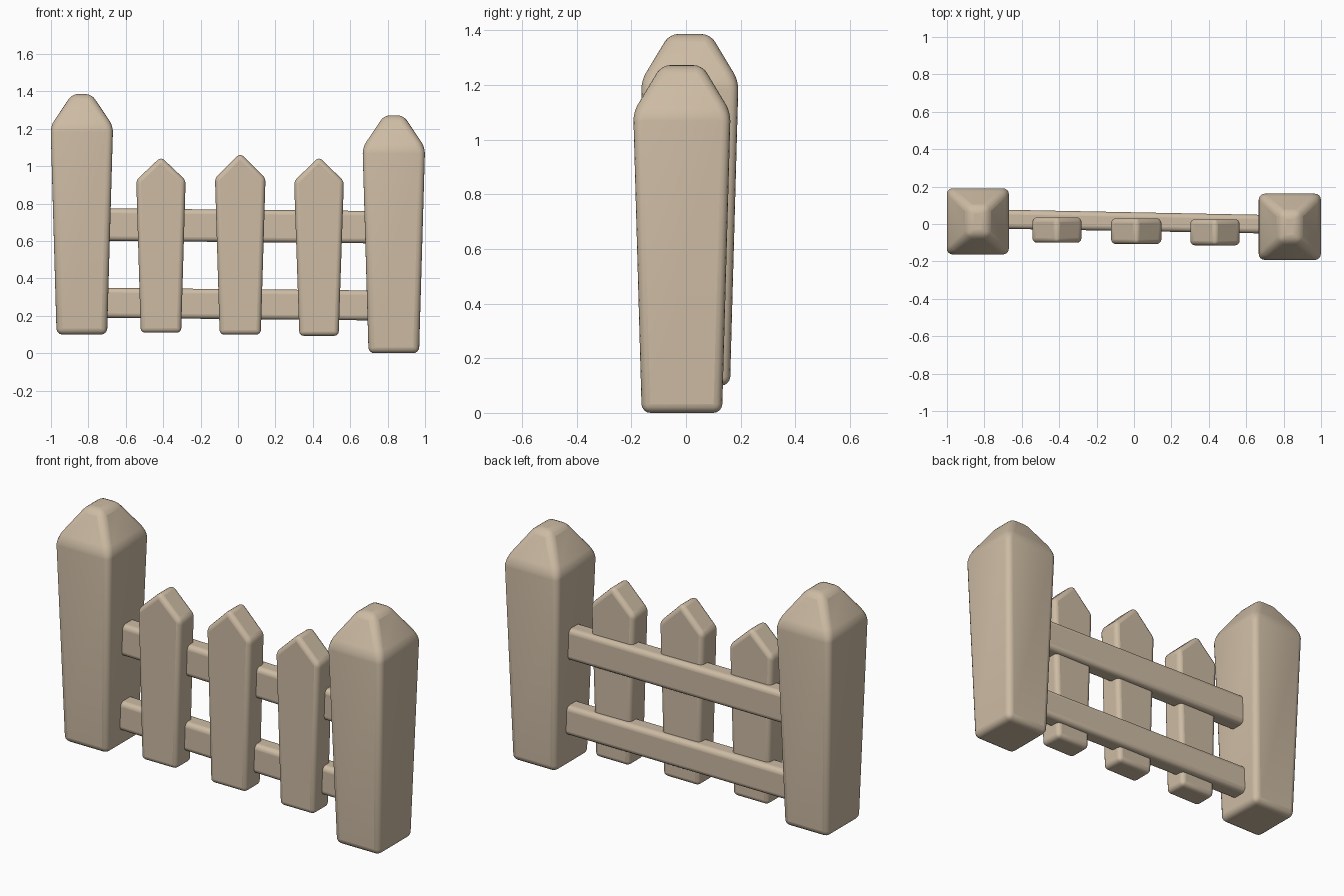
import bpy, bmesh, math

if "Cube" in bpy.data.objects:
    bpy.data.objects.remove(bpy.data.objects["Cube"])

wood = bpy.data.materials.new("pale wood")
wood.diffuse_color = (0.61, 0.50, 0.37, 1)
wood.use_nodes = True
wood.node_tree.nodes["Principled BSDF"].inputs["Base Color"].default_value = wood.diffuse_color


def finish(name, bm, width, segments=4):
    """Turn a bmesh into a softly rounded wooden part."""
    bmesh.ops.recalc_face_normals(bm, faces=bm.faces)
    mesh = bpy.data.meshes.new(name)
    bm.to_mesh(mesh)
    bm.free()
    mesh.materials.append(wood)
    ob = bpy.data.objects.new(name, mesh)
    bpy.context.collection.objects.link(ob)
    bev = ob.modifiers.new("rounding", "BEVEL")
    bev.width = width
    bev.segments = segments
    bev.limit_method = "ANGLE"
    bev.angle_limit = math.radians(15)
    bpy.context.view_layer.objects.active = ob
    ob.select_set(True)
    bpy.ops.object.shade_smooth_by_angle(angle=math.radians(40))
    ob.select_set(False)
    return ob


def loft(rings):
    """Bridge stacked vertex rings and cap both ends."""
    bm = bmesh.new()
    loops = [[bm.verts.new(p) for p in ring] for ring in rings]
    n = len(loops[0])
    for a, b in zip(loops, loops[1:]):
        for i in range(n):
            j = (i + 1) % n
            bm.faces.new((a[i], a[j], b[j], b[i]))
    bm.faces.new(loops[0][::-1])
    bm.faces.new(loops[-1])
    return bm


def rect(x0, x1, y0, y1, z):
    return [(x0, y0, z), (x1, y0, z), (x1, y1, z), (x0, y1, z)]


def post(name, x, y, z0, shoulder, top):
    """Post widening upwards, closed by a blunt pyramid."""
    sizes = [(0.135, 0.147, z0), (0.167, 0.178, shoulder), (0.052, 0.075, top)]
    finish(name, loft([rect(x - w, x + w, y - d, y + d, z) for w, d, z in sizes]), 0.032)


def picket(name, x, low, high, z0, shoulder, peak, y0, y1):
    """Pointed board: front outline swept from front to back."""
    outline = [(x - low, z0), (x + low, z0), (x + high, shoulder),
               (x, peak), (x - high, shoulder)]
    finish(name, loft([[(px, y, pz) for px, pz in outline] for y in (y0, y1)]), 0.024)


def rail(name, z0, z1):
    """Cross bar running slightly skewed between the posts."""
    ends = []
    for x, y0, y1, dz in ((-0.78, -0.024, 0.078, 0), (0.78, -0.052, 0.047, -0.015)):
        ends.append([(x, y0, z0 + dz), (x, y1, z0 + dz), (x, y1, z1 + dz), (x, y0, z1 + dz)])
    finish(name, loft(ends), 0.025)


# Corner posts
post("left_post", -0.835, 0.014, 0.10, 1.215, 1.386)
post("right_post", 0.833, -0.015, 0.0, 1.10, 1.272)

# Pointed boards
picket("left_picket", -0.412, 0.108, 0.132, 0.11, 0.925, 1.05, -0.10, 0.035)
picket("middle_picket", 0.012, 0.110, 0.135, 0.10, 0.935, 1.07, -0.107, 0.030)
picket("right_picket", 0.433, 0.105, 0.133, 0.093, 0.92, 1.05, -0.114, 0.025)

# Cross bars
rail("upper_rail", 0.602, 0.775)
rail("lower_rail", 0.19, 0.35)
